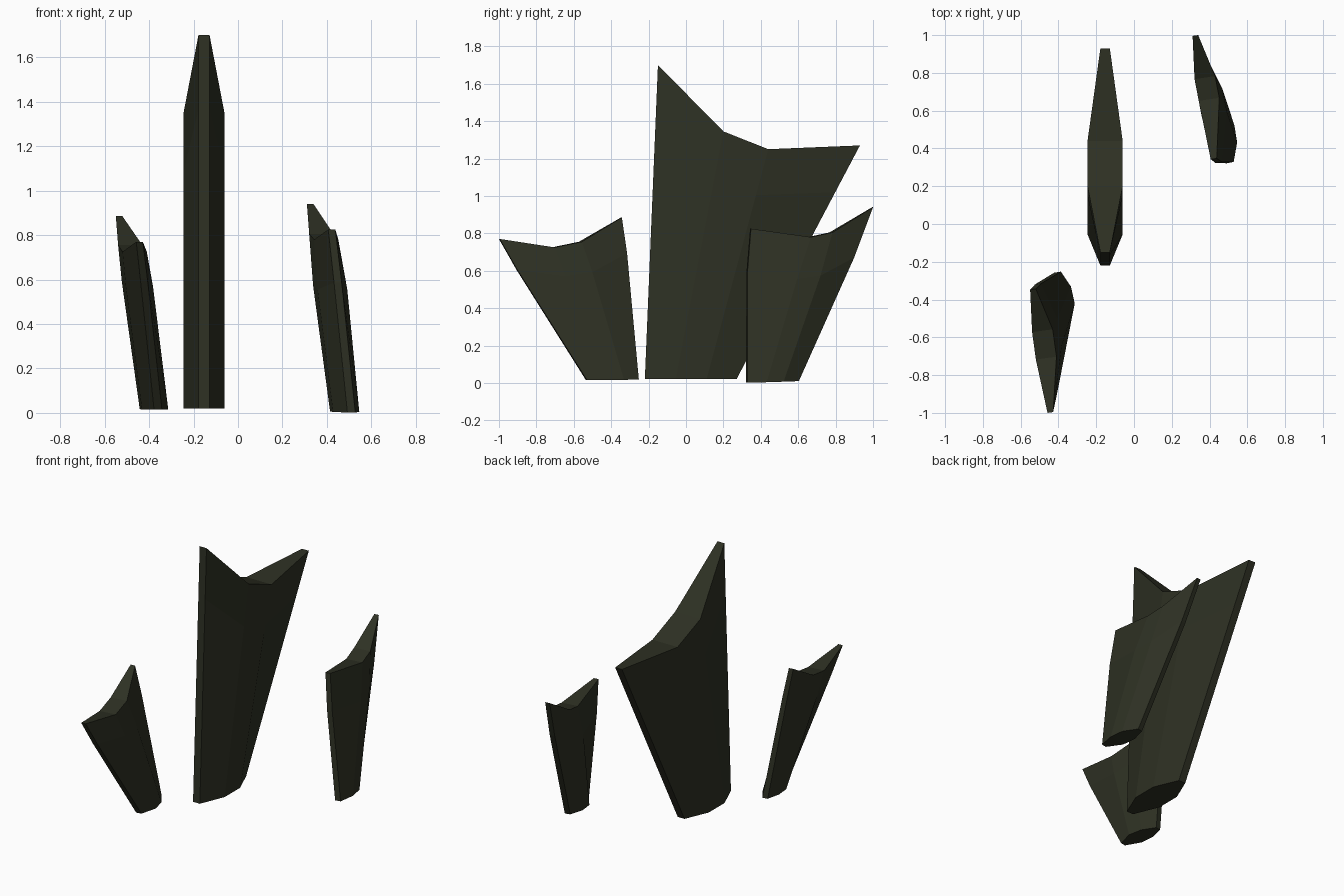
import bpy, bmesh
from mathutils import Vector

if "Cube" in bpy.data.objects:
    bpy.data.objects.remove(bpy.data.objects["Cube"])

stone = bpy.data.materials.new("dark_stone")
stone.diffuse_color = (0.027, 0.03, 0.017, 1)
stone.use_nodes = True
stone.node_tree.nodes["Principled BSDF"].inputs["Base Color"].default_value = stone.diffuse_color


def ring(stations):
    """Eight-sided outline as four left/right pairs of (centre x, y, z, half width)."""
    axis = Vector(stations[-1][:2]) - Vector(stations[0][:2])
    side = Vector((axis.y, -axis.x)).normalized()
    return [[Vector((x + s * w * side.x, y + s * w * side.y, z)) for s in (-1, 1)]
            for x, y, z, w in stations]


def shard(name, base, crown, t, bulge):
    """Loft from base to crown through a slightly swollen ring at fraction t."""
    low, high = ring(base), ring(crown)
    mid = [[a.lerp(b, t) for a, b in zip(p, q)] for p, q in zip(low, high)]
    centre = sum((v for p in mid for v in p), Vector()) / 8
    for pair in mid:
        for v in pair:
            d = v - centre
            d.z = 0
            v += d.normalized() * bulge
    bm = bmesh.new()
    rings = [[[bm.verts.new(v) for v in p] for p in r] for r in (low, mid, high)]
    loops = [[p[0] for p in r] + [p[1] for p in reversed(r)] for r in rings]
    # walls
    for a, b in zip(loops, loops[1:]):
        for i in range(8):
            j = (i + 1) % 8
            bm.faces.new((a[i], a[j], b[j], b[i]))
    # notched crown and flat underside
    for r in (rings[0], rings[2]):
        for p, q in zip(r, r[1:]):
            bm.faces.new((p[0], p[1], q[1], q[0]))
    bmesh.ops.recalc_face_normals(bm, faces=bm.faces)
    mesh = bpy.data.meshes.new(name)
    bm.to_mesh(mesh)
    bm.free()
    mesh.materials.append(stone)
    obj = bpy.data.objects.new(name, mesh)
    bpy.context.collection.objects.link(obj)


# tall upright shard in the middle
shard("tall_shard",
      [(-.153, -.22, .02, .025), (-.153, -.055, .02, .093),
       (-.153, .11, .02, .093), (-.153, .27, .02, .025)],
      [(-.153, -.15, 1.70, .025), (-.153, .20, 1.345, .093),
       (-.153, .44, 1.25, .093), (-.153, .93, 1.27, .025)], 0.8, 0)

# small leaning shard at the front left
shard("front_shard",
      [(-.36, -.532, .015, .018), (-.373, -.43, .015, .06),
       (-.388, -.34, .017, .055), (-.405, -.255, .018, .018)],
      [(-.443, -.998, .77, .015), (-.465, -.71, .725, .055),
       (-.485, -.565, .755, .055), (-.535, -.345, .885, .015)], 0.78, .008)

# small leaning shard at the back right
shard("back_shard",
      [(.51, .325, .002, .018), (.487, .42, .004, .06),
       (.473, .51, .007, .06), (.455, .60, .01, .018)],
      [(.422, .345, .825, .016), (.397, .66, .78, .055),
       (.375, .775, .805, .055), (.325, .998, .94, .015)], 0.71, .014)
